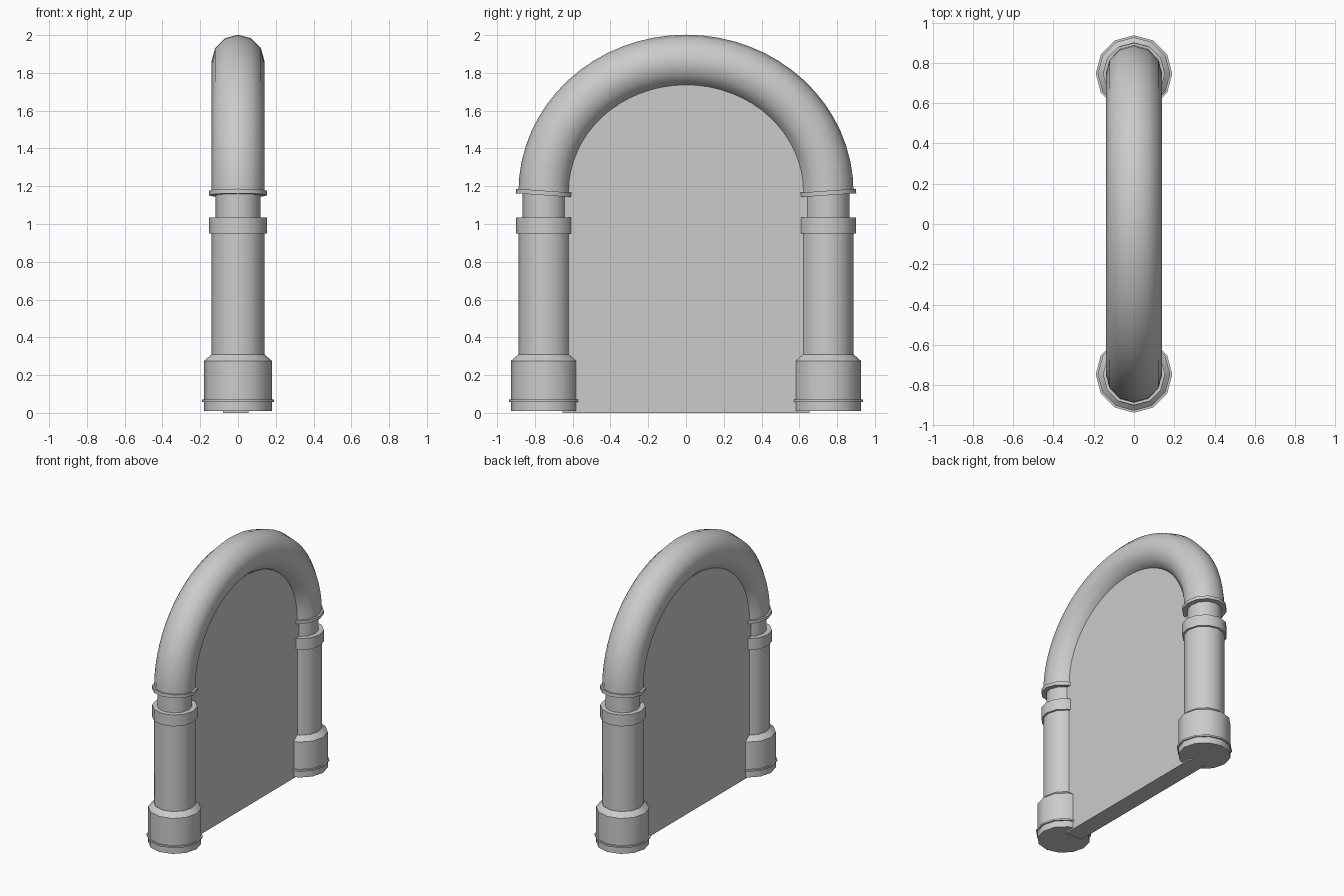
import bpy
import bmesh
import math
from mathutils import Matrix, Vector

cube = bpy.data.objects.get("Cube")
if cube:
    bpy.data.objects.remove(cube, do_unlink=True)

GREY = 0.6
SIDES = 12
COLUMN_Y = 0.747
SPRING_Z = 1.17

stone = bpy.data.materials.new("grey stone")
stone.use_nodes = True
colour = (GREY, GREY, GREY, 1)
stone.diffuse_color = colour
stone.node_tree.nodes["Principled BSDF"].inputs["Base Color"].default_value = colour


def add_object(name, bm, smooth=True):
    bmesh.ops.recalc_face_normals(bm, faces=bm.faces)
    mesh = bpy.data.meshes.new(name)
    bm.to_mesh(mesh)
    bm.free()
    mesh.materials.append(stone)
    obj = bpy.data.objects.new(name, mesh)
    bpy.context.collection.objects.link(obj)
    if smooth:
        bpy.ops.object.select_all(action="DESELECT")
        obj.select_set(True)
        bpy.context.view_layer.objects.active = obj
        bpy.ops.object.shade_smooth_by_angle(angle=math.radians(35))
    return obj


def skin(rings):
    """Join equal rings of points into a capped solid."""
    bm = bmesh.new()
    loops = [[bm.verts.new(p) for p in ring] for ring in rings]
    for a, b in zip(loops, loops[1:]):
        for i in range(len(a)):
            j = (i + 1) % len(a)
            bm.faces.new((a[i], a[j], b[j], b[i]))
    bm.faces.new(loops[0])
    bm.faces.new(loops[-1])
    return bm


def circle(radius):
    for i in range(SIDES):
        a = math.tau * i / SIDES
        yield radius * math.cos(a), radius * math.sin(a)


def turned(name, profile, y, tilt=0):
    """Lathe a (radius, height) profile, tilted about its own centre."""
    mid = (profile[0][1] + profile[-1][1]) / 2
    place = Matrix.Translation((0, y, mid)) @ Matrix.Rotation(tilt, 4, "X")
    rings = [[place @ Vector((u, v, z - mid)) for u, v in circle(r)] for r, z in profile]
    return add_object(name, skin(rings))


def arch_points(half_width, rise, count):
    for i in range(count + 1):
        a = math.pi * i / count
        yield half_width * math.cos(a), SPRING_Z + rise * math.sin(a)


# Columns: base, flange, shaft, ring, neck and tilted collar
parts = {
    "base": [(0.18, 0.01), (0.18, 0.275), (0.142, 0.308)],
    "base_flange": [(0.19, 0.058), (0.19, 0.07)],
    "shaft": [(0.14, 0.3), (0.14, 0.96)],
    "ring": [(0.154, 0.95), (0.154, 1.035)],
    "neck": [(0.118, 1.03), (0.118, 1.17)],
    "collar": [(0.154, 1.152), (0.154, 1.176)],
}
for side, sign in (("front", -1), ("back", 1)):
    for part, profile in parts.items():
        tilt = math.radians(4) * sign if part == "collar" else 0
        turned(f"{side}_{part}", profile, sign * COLUMN_Y, tilt)

# Arch tube swept along a half ellipse
path = [Vector((0, y, z)) for y, z in arch_points(COLUMN_Y, 0.692, 32)]
rings = []
for i, p in enumerate(path):
    tangent = (path[min(i + 1, len(path) - 1)] - path[max(i - 1, 0)]).normalized()
    out = Vector((1, 0, 0)).cross(tangent)
    rings.append([p + Vector((u, 0, 0)) + out * v for u, v in circle(0.14)])
add_object("arch_tube", skin(rings))

# Panel filling the opening
outline = [(0.655, 0)] + list(arch_points(0.655, 0.62, 24)) + [(-0.655, 0)]
panel = skin([[(x, y, z) for y, z in outline] for x in (-0.08, 0.055)])
add_object("panel", panel, smooth=False)
